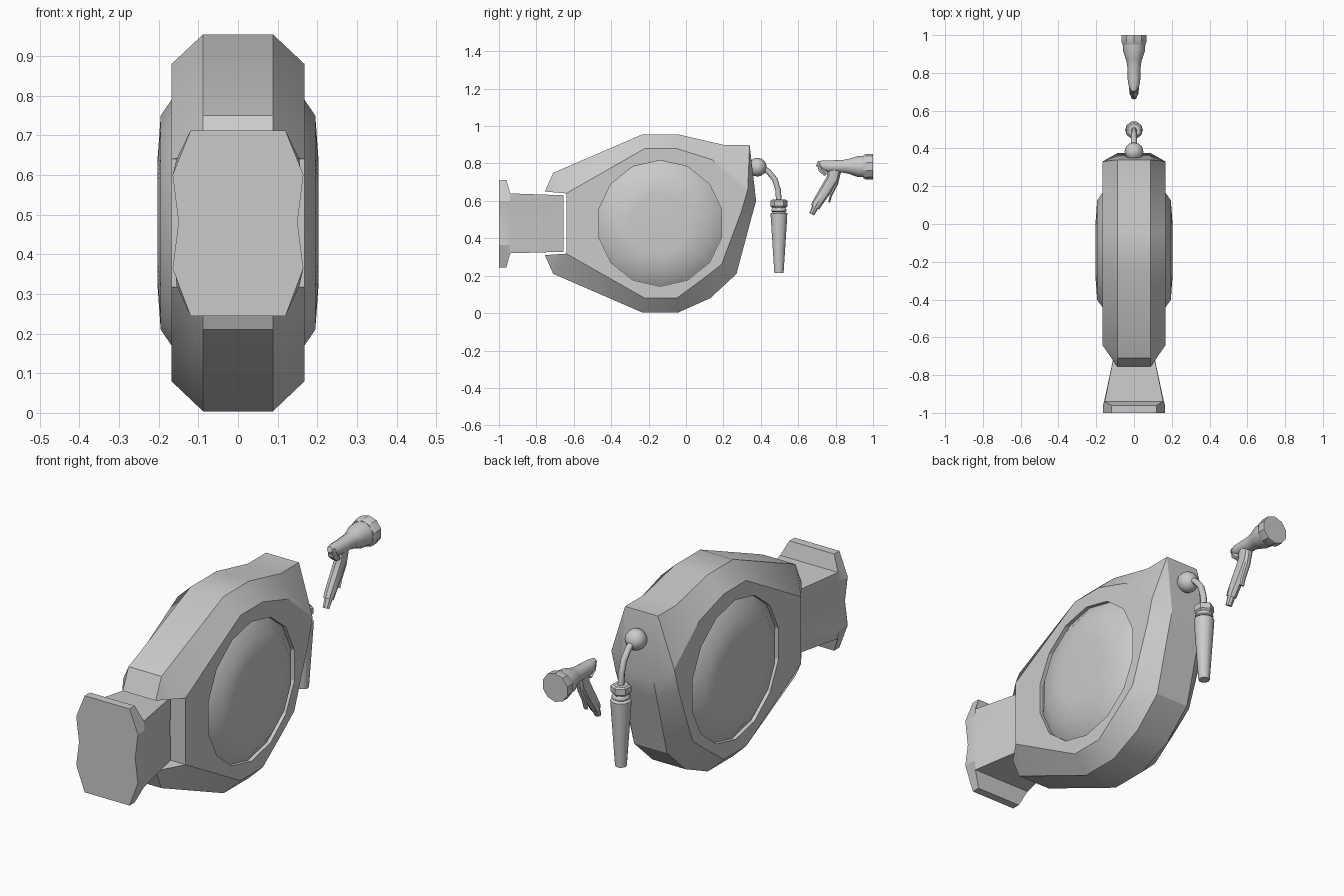
import bpy, bmesh, math
from mathutils import Vector

if "Cube" in bpy.data.objects:
    bpy.data.objects.remove(bpy.data.objects["Cube"])


def loft(name, rings, angle=30, closed_caps=True):
    """Skin equal-length rings of points, cap both ends, shade by angle."""
    bm = bmesh.new()
    rows = [[bm.verts.new(p) for p in ring] for ring in rings]
    n = len(rows[0])
    for a, b in zip(rows, rows[1:]):
        for i in range(n):
            j = (i + 1) % n
            bm.faces.new((a[i], a[j], b[j], b[i]))
    if closed_caps:
        bm.faces.new(rows[0])
        bm.faces.new(rows[-1])
    bmesh.ops.remove_doubles(bm, verts=bm.verts[:], dist=0.0005)
    bmesh.ops.recalc_face_normals(bm, faces=bm.faces[:])
    mesh = bpy.data.meshes.new(name)
    bm.to_mesh(mesh)
    bm.free()
    ob = bpy.data.objects.new(name, mesh)
    bpy.context.collection.objects.link(ob)
    shade(ob, angle)
    return ob


def shade(ob, angle):
    bpy.ops.object.select_all(action='DESELECT')
    ob.select_set(True)
    bpy.context.view_layer.objects.active = ob
    bpy.ops.object.shade_smooth_by_angle(angle=math.radians(angle))


def sweep(name, stations, n=10, angle=35, turn=0.0):
    """Tube along a path in the YZ plane; station = (y, z, half width x, half thickness)."""
    pts = [Vector((0, s[0], s[1])) for s in stations]
    rings = []
    for k, (y, z, rx, rn) in enumerate(stations):
        d = (pts[min(k + 1, len(pts) - 1)] - pts[max(k - 1, 0)]).normalized()
        nrm = Vector((0, -d.z, d.y))
        ring = []
        for i in range(n):
            t = math.tau * i / n + turn
            ring.append(pts[k] + Vector((rx * math.cos(t), 0, 0)) + nrm * (rn * math.sin(t)))
        rings.append(ring)
    return loft(name, rings, angle)


def disc_ring(r, x, n=14, cy=-0.138, cz=0.48):
    return [(x, cy + r * math.cos(math.tau * (i + .5) / n),
             cz + r * math.sin(math.tau * (i + .5) / n)) for i in range(n)]


# Reel housing: outer rim profile and the matching side-face profile
outer = [(-.64, .64), (-.755, .65), (-.71, .75), (-.235, .955), (-.04, .955),
         (.20, .90), (.34, .90), (.375, .60), (.35, .51), (.27, .21), (.13, .08),
         (-.04, .004), (-.235, .004), (-.71, .21), (-.755, .31), (-.64, .318)]
inner = [(-.64, .64)] * 3 + [(-.22, .88), (-.05, .88), (.14, .82), (.33, .66),
         (.33, .66), (.295, .54), (.19, .26), (.10, .19), (-.05, .08), (-.22, .08)] \
        + [(-.64, .318)] * 3
housing = loft("reel_housing", [[(x, y, z) for y, z in prof] for x, prof in
               ((-.168, inner), (-.088, outer), (.088, outer), (.168, inner))])

# Shallow round recess and domed cover on each side
for side, label in ((1, "right"), (-1, "left")):
    cutter = loft("recess_cutter", [disc_ring(.337, side * .15), disc_ring(.337, side * .3)])
    cutter.hide_render = True
    mod = housing.modifiers.new("recess", 'BOOLEAN')
    mod.operation = 'DIFFERENCE'
    mod.solver = 'EXACT'
    mod.object = cutter
    bpy.context.view_layer.objects.active = housing
    bpy.ops.object.modifier_apply(modifier=mod.name)
    bpy.data.objects.remove(cutter)
    loft("side_cover_" + label, [disc_ring(r, side * x) for r, x in
         ((.336, .145), (.336, .15), (.27, .195), (.16, .203))], 50)
shade(housing, 25)


# Wall bracket: waisted plate flowing into a tapered neck
def bracket_ring(y, half):
    return [(x, y, z) for x, z in half] + [(-x, y, z) for x, z in reversed(half)]


plate = [(.12, .712), (.165, .60), (.15, .48), (.165, .365), (.12, .245)]
neck_front = [(.155, .64), (.158, .60), (.15, .48), (.158, .365), (.155, .32)]
neck_back = [(.098, .63), (.098, .57), (.095, .48), (.098, .39), (.098, .328)]
loft("wall_bracket", [bracket_ring(-1, plate), bracket_ring(-.96, plate),
     bracket_ring(-.94, neck_front), bracket_ring(-.655, neck_back)], 20)

# Hose stopper ball and short hose
bpy.ops.mesh.primitive_uv_sphere_add(segments=12, ring_count=8, radius=.05,
                                     location=(0, .382, .78))
ball = bpy.context.object
ball.name = "hose_stopper"
shade(ball, 60)
sweep("hose", [(y, z, .015, .015) for y, z in
      ((.40, .785), (.44, .757), (.475, .715), (.492, .66), (.497, .595))], 8, 60)

# Hose end: hexagonal nut, collar and long tapered sleeve
HY = .497
sweep("hose_nut", [(HY, z, r, r) for z, r in
      ((.607, .036), (.60, .046), (.572, .046), (.562, .036))], 6, 25, math.pi / 6)
sweep("hose_sleeve", [(HY, z, r, r) for z, r in
      ((.565, .034), (.555, .042), (.545, .042), (.54, .035), (.532, .047),
       (.51, .046), (.215, .026))], 10, 40)

# Spray gun: barrel with flared head
sweep("spray_barrel", [(y, z, r, r) for y, z, r in
      ((.70, .80, .014), (.73, .79, .028), (.76, .785, .033), (.84, .785, .036),
       (.87, .785, .042), (.915, .784, .058), (.955, .783, .06))], 10, 40)
sweep("spray_head", [(y, .783, r, r) for y, r in
      ((.95, .062), (.962, .069), (1.0, .069))], 10, 30, math.pi / 10)

# Spray gun grip, hose coupling, trigger and thumb lever
sweep("spray_grip", [(.795, .775, .028, .038), (.785, .72, .027, .033),
      (.745, .655, .026, .031), (.70, .585, .025, .027), (.69, .566, .023, .025)], 8, 40)
sweep("spray_coupling", [(.695, .575, .02, .018), (.672, .528, .016, .014)], 8, 30)
sweep("spray_trigger", [(.82, .75, .016, .008), (.806, .69, .016, .008),
      (.775, .63, .014, .007), (.765, .592, .012, .006)], 6, 30)
sweep("spray_lever", [(.71, .805, .02, .012), (.725, .77, .026, .022),
      (.75, .742, .022, .016)], 6, 30)
